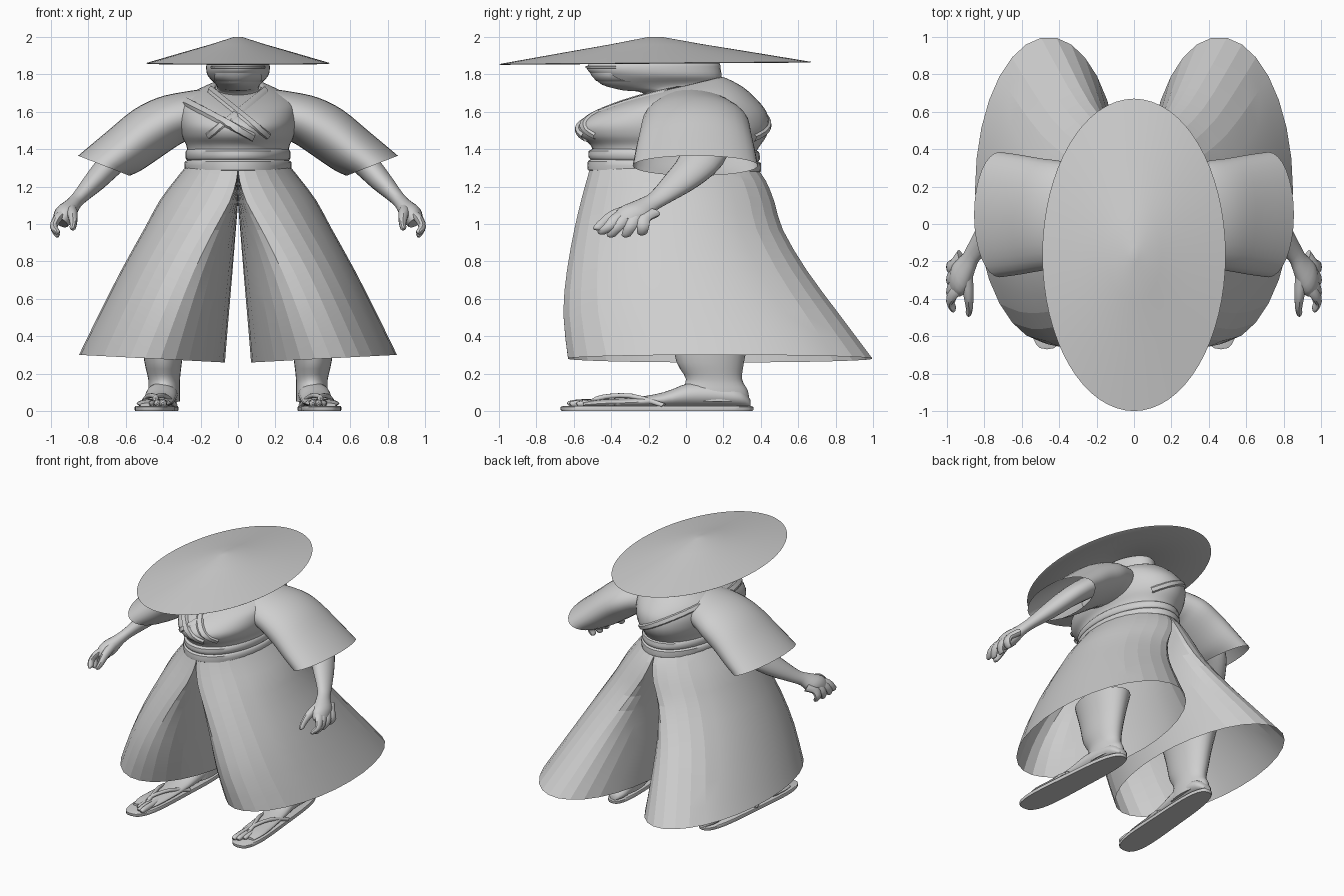
import bpy, bmesh, math
from mathutils import Vector
from mathutils.bvhtree import BVHTree

if "Cube" in bpy.data.objects:
    bpy.data.objects.remove(bpy.data.objects["Cube"])

GREY = (0.62, 0.62, 0.62, 1)
clay = bpy.data.materials.new("light_grey")
clay.use_nodes = True
clay.diffuse_color = GREY
clay.node_tree.nodes["Principled BSDF"].inputs["Base Color"].default_value = GREY
STRETCH = 1.7  # the figure is deeper than it is wide


def resample(rows, n):
    """Smooth spline through rows of numbers, n steps per gap."""
    out = []
    for i in range(len(rows) - 1):
        quad = [rows[max(i - 1, 0)], rows[i], rows[i + 1], rows[min(i + 2, len(rows) - 1)]]
        for k in range(n):
            t = k / n
            out.append([b + t / 2 * (c - a + t * (2 * a - 5 * b + 4 * c - d + t * (3 * (b - c) + d - a)))
                        for a, b, c, d in zip(*quad)])
    return out + [list(rows[-1])]


def ellipse(c, u, v, n=32):
    c, u, v = Vector(c), Vector(u), Vector(v)
    return [c + u * math.cos(2 * math.pi * i / n) + v * math.sin(2 * math.pi * i / n) for i in range(n)]


def loft(name, rings, mirror=False, caps=(True, True), closed=True, angle=40):
    bm = bmesh.new()
    loops = [[bm.verts.new(p) for p in ring] for ring in rings]
    n = len(loops[0])
    for a, b in zip(loops, loops[1:]):
        for i in range(n if closed else n - 1):
            j = (i + 1) % n
            bm.faces.new((a[i], a[j], b[j], b[i]))
    for want, ring in zip(caps, (loops[0], loops[-1])):
        if want and closed:
            bm.faces.new(ring)
    bmesh.ops.recalc_face_normals(bm, faces=bm.faces)
    mesh = bpy.data.meshes.new(name)
    bm.to_mesh(mesh)
    bm.free()
    mesh.materials.append(clay)
    ob = bpy.data.objects.new(name, mesh)
    bpy.context.collection.objects.link(ob)
    bpy.ops.object.select_all(action="DESELECT")
    ob.select_set(True)
    bpy.context.view_layer.objects.active = ob
    bpy.ops.object.shade_smooth_by_angle(angle=math.radians(angle))
    if mirror:
        mod = ob.modifiers.new("mirror", "MIRROR")
        mod.use_mirror_merge = False
    return ob


def level(rows, n=3, sides=40):
    """Rings from rows of height at front, height at back, half width, front y, back y."""
    return [ellipse((0, (f + b) / 2, (zf + zb) / 2), (w, 0, 0), (0, (b - f) / 2, (zb - zf) / 2), sides)
            for zf, zb, w, f, b in resample(rows, n)]


def tube(name, path, sides=12, n=3):
    """Round tube through x, y, z, radius, made in unstretched depth."""
    pts = resample([(x, y / STRETCH, z, r) for x, y, z, r in path], n)
    rings = []
    for i, p in enumerate(pts):
        d = Vector(pts[min(i + 1, len(pts) - 1)][:3]) - Vector(pts[max(i - 1, 0)][:3])
        u = d.cross(Vector((1, 0.3, 0.2))).normalized()
        v = d.cross(u).normalized()
        rings.append([Vector((q.x, q.y * STRETCH, q.z)) for q in ellipse(p[:3], u * p[3], v * p[3], sides)])
    return loft(name, rings, mirror=True)


def ribbon(name, target, start, end, width, side=-1, lift=0.008):
    """Thin band laid on the front or back of a part between two x, z points."""
    mesh = target.data
    tree = BVHTree.FromPolygons([v.co for v in mesh.vertices], [p.vertices[:] for p in mesh.polygons])
    a, b = Vector(start), Vector(end)
    across = (b - a).normalized().orthogonal() * width / 2
    rings = []
    for i in range(25):
        mid = a.lerp(b, i / 24)
        row = []
        for k in (-1, -0.5, 0, 0.5, 1):
            q = mid + across * k
            hit, normal, _, _ = tree.ray_cast(Vector((q.x, side * 3, q.y)), Vector((0, -side, 0)))
            if hit:
                row.append(hit + normal * (lift if abs(k) < 1 else -0.004))
        if len(row) == 5:
            rings.append(row)
    if len(rings) > 1:
        loft(name, rings, closed=False)


# Wide oval hat, a shallow hollow cone with a thin rim
def hat_ring(r, z):
    return ellipse((0, -0.165, z), (0.49 * r, 0, 0), (0, 0.835 * r, 0.006 * r), 64)


loft("hat", [hat_ring(0.02, 1.985), hat_ring(0.3, 1.945), hat_ring(0.99, 1.857), hat_ring(1, 1.861),
             hat_ring(0.6, 1.918), hat_ring(0.3, 1.96), hat_ring(0.05, 1.999), hat_ring(0.01, 2.0)], angle=60)

# Head and neck, with the jaw pushed forward
head = loft("head", level([
    (1.62, 1.68, .13, -.2, .17), (1.70, 1.72, .12, -.23, .17), (1.715, 1.74, .11, -.34, .18),
    (1.745, 1.76, .125, -.45, .185), (1.79, 1.79, .16, -.49, .19), (1.83, 1.83, .17, -.53, .185),
    (1.87, 1.87, .16, -.50, .17), (1.92, 1.92, .1, -.38, .06)]))
ribbon("face_mask", head, (-.145, 1.785), (.145, 1.785), .055)
ribbon("brow", head, (-.14, 1.838), (.14, 1.838), .018)

# Robe body
body = loft("robe_body", level([
    (1.36, 1.36, .27, -.49, .36), (1.42, 1.41, .275, -.51, .39), (1.47, 1.47, .30, -.565, .43),
    (1.525, 1.53, .315, -.575, .445), (1.58, 1.60, .32, -.51, .43), (1.63, 1.67, .31, -.40, .375),
    (1.67, 1.735, .24, -.29, .30), (1.69, 1.785, .14, -.22, .20), (1.68, 1.77, .12, -.2, .17)], 4))

# Crossed lapels and shoulder strap
ribbon("left_lapel", body, (.15, 1.72), (-.16, 1.47), .045)
ribbon("right_lapel", body, (-.15, 1.72), (.16, 1.47), .045, lift=0.012)
ribbon("front_strap", body, (-.31, 1.67), (.08, 1.465), .05, lift=0.016)
ribbon("back_strap", body, (-.27, 1.67), (.14, 1.46), .05, side=1, lift=0.012)

# Sash with two rolls
loft("sash", level([
    (1.28, 1.27, .27, -.50, .38), (1.29, 1.28, .285, -.525, .40), (1.335, 1.325, .285, -.525, .40),
    (1.345, 1.335, .272, -.51, .385), (1.355, 1.345, .28, -.52, .395), (1.39, 1.385, .28, -.52, .39),
    (1.405, 1.40, .265, -.49, .36)], 2))

# Wide pleated trousers: a half oval at the waist that opens into a full oval at the hem
trousers = []
for z, inner, mid, outer, f, b in resample([
        (1.30, 0, 0, .285, -.515, .38), (1.23, 0, .01, .34, -.535, .43), (1.12, 0, .05, .42, -.565, .475),
        (0.97, .012, .14, .50, -.60, .52), (0.75, .03, .26, .62, -.64, .65),
        (0.52, .05, .36, .735, -.66, .82), (0.28, .07, .455, .85, -.635, 1.0)], 2):
    ring = []
    for p in ellipse((0, 0, 0), (1, 0, 0), (0, 1, 0), 30):
        x = mid + p.x * ((outer - mid) if p.x > 0 else (mid - inner))
        hem = 0.02 * p.x * max(0, 1.3 - z)
        ring.append((x, (f + b) / 2 + p.y * (b - f) / 2, z + hem))
    trousers.append(ring)
loft("trouser_legs", trousers, mirror=True, caps=(True, False), angle=9)

# Broad open sleeves: top x, z and bottom x, z with centre y and half depth
sleeves = [ellipse(((xt + xb) / 2, y, (zt + zb) / 2), ((xt - xb) / 2, 0, (zt - zb) / 2), (0, r, 0), 32)
           for xt, zt, xb, zb, y, r in resample([
               (.16, 1.725, .2, 1.45, .03, .22), (.30, 1.705, .28, 1.44, .04, .26),
               (.43, 1.675, .335, 1.41, .05, .285), (.56, 1.61, .43, 1.345, .05, .30),
               (.70, 1.495, .52, 1.285, .05, .32), (.855, 1.365, .58, 1.258, .05, .335)], 3)]
loft("sleeves", sleeves, mirror=True, caps=(True, False))

# Arms and hands
tube("arms", [(.50, .12, 1.47, .08), (.66, .08, 1.34, .072), (.76, -.02, 1.235, .06), (.85, -.14, 1.14, .04),
              (.885, -.21, 1.10, .042), (.925, -.28, 1.05, .058), (.95, -.32, 1.01, .045)], 20)
for name, y, reach, low in (("index", -.37, -.08, .955), ("middle", -.33, -.07, .94),
                            ("ring", -.275, -.045, .94), ("little", -.225, -.01, .95)):
    tube(name + "_fingers", [(.925, y + .05, 1.06, .026), (.965, y, 1.03, .024),
                             (.985, y + reach / 2, .985, .02), (.965, y + reach, low, .015),
                             (.96, y + reach, low - .007, .004)], 10)
tube("thumbs", [(.895, -.26, 1.08, .035), (.885, -.37, 1.05, .028), (.88, -.44, 1.005, .02),
                (.885, -.475, .975, .015), (.887, -.48, .968, .004)], 10)

# Lower legs
loft("lower_legs", [ellipse((x, (f + b) / 2, z), (w, 0, 0), (0, (b - f) / 2, 0), 28)
                    for z, x, w, f, b in resample([
                        (.05, .395, .085, -.05, .34), (.11, .395, .085, -.03, .33), (.17, .395, .085, 0, .30),
                        (.26, .40, .10, -.05, .31), (.40, .40, .12, -.08, .34), (.55, .40, .15, -.12, .38)], 3)],
     mirror=True)

# Feet and toes
loft("feet", [ellipse((x, y, (top + .02) / 2), (w, 0, 0), (0, 0, (top - .02) / 2), 24)
              for y, x, w, top in resample([
                  (-.55, .455, .07, .045), (-.45, .45, .092, .062), (-.28, .435, .09, .072), (-.12, .42, .085, .10),
                  (.02, .408, .085, .15), (.16, .40, .085, .15), (.29, .392, .075, .12), (.345, .39, .03, .06)], 3)],
     mirror=True)
for i in range(5):
    x, tip, r = .40 + .03 * i, -.62 + .012 * i * i, .022 - .002 * i
    tube("toes_%d" % (i + 1), [(x, -.42, .04, r), (x, tip + .07, .042, r), (x, tip, .037, r * .8),
                               (x, tip - .012, .035, .004)], 10, 2)

# Sandal soles and straps
def sole_ring(z, grow):
    ring = []
    for p in ellipse((0, 0, 0), (1, 0, 0), (0, 1, 0), 40):
        y = -.155 + .515 * grow * p.y
        width = (.1 - .012 * p.y) * (1 - .12 * math.cos(2.5 * p.y)) * grow
        squared = math.copysign(abs(p.x) ** .7, p.x)
        ring.append((.418 - .07 * y + width * squared * 1.12, y, z))
    return ring


loft("sandal_soles", [sole_ring(0, .99), sole_ring(.006, 1), sole_ring(.022, 1), sole_ring(.026, .98)], mirror=True)
for side, x in (("inner", .335), ("outer", .52)):
    tube(side + "_sandal_straps", [(.44, -.50, .05, .012), (.44, -.44, .075, .013),
                                   ((x + .44) / 2, -.29, .08, .013), (x, -.12, .03, .012)], 10)
